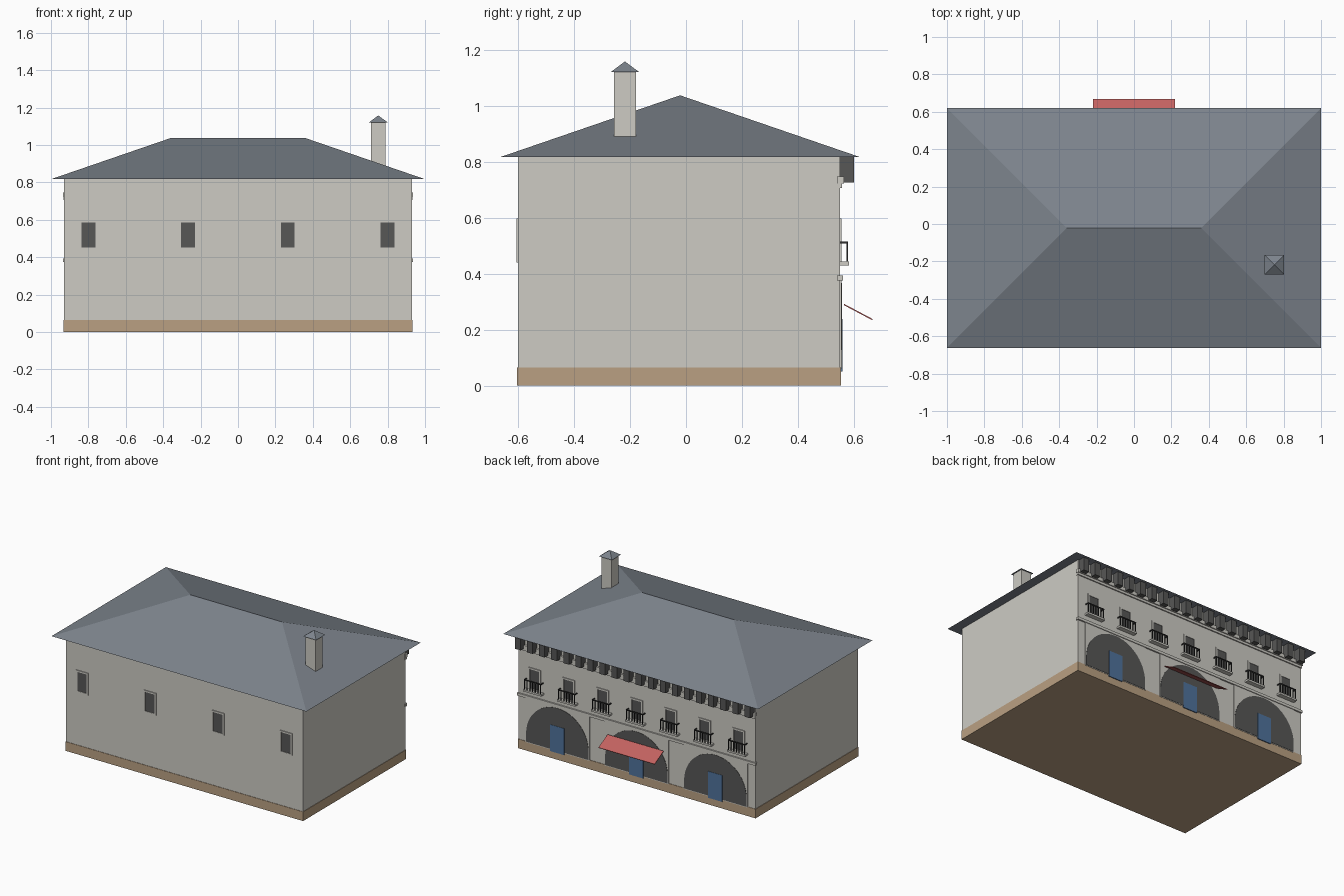
import bpy, bmesh, math
from mathutils import Vector

cube = bpy.data.objects.get("Cube")
if cube:
    bpy.data.objects.remove(cube, do_unlink=True)


def material(name, r, g, b):
    m = bpy.data.materials.new(name)
    m.use_nodes = True
    m.diffuse_color = (r, g, b, 1)
    m.node_tree.nodes["Principled BSDF"].inputs["Base Color"].default_value = (r, g, b, 1)
    return m


PLASTER = material("pale_plaster", .61, .597, .552)
STONE = material("tan_stone", .49, .352, .223)
SLATE = material("slate_blue_grey", .205, .231, .266)
DARK = material("dark_grey", .095, .095, .093)
IRON = material("black_iron", .03, .03, .03)
BLUE = material("door_blue", .08, .17, .33)
RED = material("awning_red", .546, .122, .117)


def finish(bm, name, mat):
    bmesh.ops.recalc_face_normals(bm, faces=bm.faces)
    mesh = bpy.data.meshes.new(name)
    bm.to_mesh(mesh)
    bm.free()
    mesh.materials.append(mat)
    obj = bpy.data.objects.new(name, mesh)
    bpy.context.collection.objects.link(obj)
    return obj


def boxes(name, mat, spans):
    """One object from boxes, each given as (x0, x1, y0, y1, z0, z1)."""
    bm = bmesh.new()
    for x0, x1, y0, y1, z0, z1 in spans:
        verts = bmesh.ops.create_cube(bm, size=1)["verts"]
        for v in verts:
            v.co = Vector(((x0 + x1) / 2 + v.co.x * (x1 - x0),
                           (y0 + y1) / 2 + v.co.y * (y1 - y0),
                           (z0 + z1) / 2 + v.co.z * (z1 - z0)))
    return finish(bm, name, mat)


def hull(name, mat, points):
    bm = bmesh.new()
    verts = [bm.verts.new(p) for p in points]
    bmesh.ops.convex_hull(bm, input=verts)
    bmesh.ops.dissolve_limit(bm, angle_limit=.01, verts=bm.verts, edges=bm.edges)
    return finish(bm, name, mat)


def extrude_face(name, mat, points, depth):
    bm = bmesh.new()
    face = bm.faces.new([bm.verts.new(p) for p in points])
    new = bmesh.ops.extrude_face_region(bm, geom=[face])["geom"]
    bmesh.ops.translate(bm, vec=depth, verts=[v for v in new if isinstance(v, bmesh.types.BMVert)])
    return finish(bm, name, mat)


FRONT, BACK = -.6, .55

# Main body, plinth and hipped roof
boxes("walls", PLASTER, [(-.93, .93, FRONT, BACK, .03, .82)])
boxes("plinth", STONE, [(-.933, .933, FRONT - .003, BACK + .003, 0, .065)])
eaves = [(x, y, .817) for x in (-1, 1) for y in (-.662, .62)]
hull("roof", SLATE, eaves + [(-.36, -.021, 1.037), (.36, -.021, 1.037)])

# Chimney with a pyramid cap
CX, CY = .75, -.218
boxes("chimney", PLASTER, [(CX - .039, CX + .039, CY - .039, CY + .039, .84, 1.122)])
hull("chimney_cap", SLATE, [(CX + i * .051, CY + j * .051, 1.12) for i in (-1, 1) for j in (-1, 1)]
     + [(CX, CY, 1.158)])


# Windows with four frame bars around a dark pane
def window(name, x, wall, side):
    y0, y1 = sorted((wall - side * .01, wall + side * .006))
    p0, p1 = sorted((wall - side * .01, wall + side * .003))
    boxes(name + "_frame", PLASTER, [
        (x - .048, x - .037, y0, y1, .44, .597), (x + .037, x + .048, y0, y1, .44, .597),
        (x - .037, x + .037, y0, y1, .44, .451), (x - .037, x + .037, y0, y1, .586, .597)])
    boxes(name + "_pane", DARK, [(x - .038, x + .038, p0, p1, .45, .587)])


for i in range(4):
    window("front_window_%d" % (i + 1), -.8 + i * .533, FRONT, -1)


# Back windows, each with a small iron-railed balcony
def balcony(name, x):
    boxes(name + "_slab", PLASTER, [(x - .07, x + .07, BACK - .01, .582, .43, .443)])
    rails = [(x - .066, x + .066, .574, .579, .508, .515)]
    rails += [(x + s * .064 - .0025, x + s * .064 + .0025, BACK, .579, .508, .515) for s in (-1, 1)]
    for k in range(7):
        bx = x - .0635 + k * .0212
        rails.append((bx - .0025, bx + .0025, .574, .579, .443, .51))
    boxes(name + "_railing", IRON, rails)


for i in range(7):
    x = -.8 + i * .2667
    window("back_window_%d" % (i + 1), x, BACK, 1)
    balcony("balcony_%d" % (i + 1), x)

# Raised bays with dark arches and blue doors
for i, x in enumerate((-.62, 0, .62), 1):
    boxes("arch_bay_%d" % i, PLASTER, [(x - .25, x + .25, BACK - .01, BACK + .005, .06, .376)])
    arc = [(x + .245 * math.cos(a), BACK, .122 + .245 * math.sin(a))
           for a in (math.pi * k / 24 for k in range(25))]
    outline = [(x + .245, BACK, .065)] + arc + [(x - .245, BACK, .065)]
    extrude_face("arch_%d" % i, DARK, outline, (0, .007, 0))
    boxes("door_%d" % i, BLUE, [(x - .055, x + .055, BACK - .01, BACK + .009, .05, .238)])

# Mouldings across the back
boxes("string_course", PLASTER, [(-.936, .936, BACK - .01, .56, .375, .394)])
boxes("cornice_moulding", PLASTER, [(-.936, .936, BACK - .01, .565, .722, .747),
                                    (-.934, .934, BACK - .01, .558, .706, .722)])

# Brackets under the back eaves
COUNT = 20
spans = []
for i in range(COUNT):
    x = -.9 + 1.8 * i / (COUNT - 1)
    spans.append((x - .022, x + .022, BACK - .005, .6, .725, .817))
boxes("eave_brackets", DARK, spans)

# Sloping awning over the middle door
extrude_face("awning", RED, [(-.22, .563, .288), (-.22, .665, .234),
                             (-.22, .667, .238), (-.22, .565, .292)], (.44, 0, 0))
